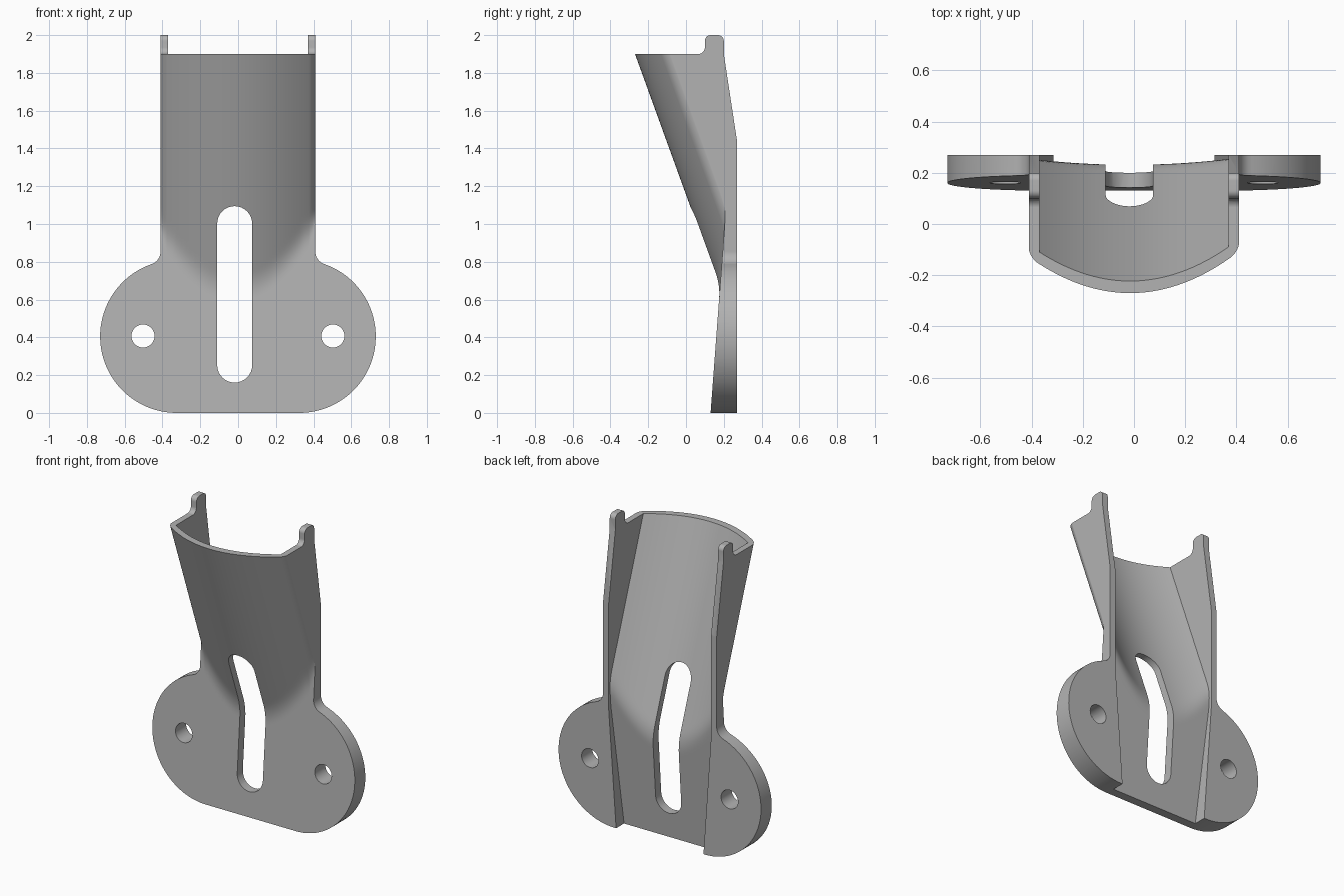
import bpy
import bmesh
from math import sin, cos, pi, radians, sqrt

cube = bpy.data.objects.get("Cube")
if cube:
    bpy.data.objects.remove(cube, do_unlink=True)

HALF = 0.411     # half width of the trough
ROUND = 0.035    # rounding of its front corners


def make(name, bm):
    bmesh.ops.recalc_face_normals(bm, faces=bm.faces)
    mesh = bpy.data.meshes.new(name)
    bm.to_mesh(mesh)
    bm.free()
    obj = bpy.data.objects.new(name, mesh)
    bpy.context.collection.objects.link(obj)
    return obj


def prism(name, points, place, lo, hi):
    """Extrude a 2D outline; place(a, b, depth) gives the 3D point."""
    bm = bmesh.new()
    low = [bm.verts.new(place(a, b, lo)) for a, b in points]
    high = [bm.verts.new(place(a, b, hi)) for a, b in points]
    bm.faces.new(low)
    bm.faces.new(high)
    for i in range(len(points)):
        j = (i + 1) % len(points)
        bm.faces.new((low[i], low[j], high[j], high[i]))
    return make(name, bm)


def relief(name, columns, rows, width, depth, back):
    """Solid with a shaped front y = depth(x, z) and a flat back."""
    bm = bmesh.new()
    grid = []
    for z in rows:
        xs = [u * width(z) for u in columns]
        front = [bm.verts.new((x, depth(x, z), z)) for x in xs]
        rear = [bm.verts.new((x, back, z)) for x in reversed(xs)]
        grid.append(front + rear)
    n = len(grid[0])
    for a, b in zip(grid, grid[1:]):
        for i in range(n):
            j = (i + 1) % n
            bm.faces.new((a[i], a[j], b[j], b[i]))
    bm.faces.new(grid[0])
    bm.faces.new(grid[-1])
    return make(name, bm)


def combine(target, tool, operation):
    tool.hide_render = True
    mod = target.modifiers.new(operation, 'BOOLEAN')
    mod.operation = operation
    mod.solver = 'EXACT'
    mod.object = tool
    bpy.context.view_layer.objects.active = target
    bpy.ops.object.modifier_apply(modifier=mod.name)
    bpy.data.objects.remove(tool, do_unlink=True)


def arc(cx, cy, r, start, end, steps):
    angles = [radians(start + (end - start) * i / steps) for i in range(steps + 1)]
    return [(cx + r * cos(t), cy + r * sin(t)) for t in angles]


def blend(a, b, k=0.03):
    h = max(k - abs(a - b), 0) / k
    return min(a, b) - h * h * k / 4


# Front surfaces: a leaning plate that flows into a slanted curved trough
def plate(z):
    return 0.13 + 0.075 * z


def trough(x, z):
    return -0.27 + 0.3625 * (1.9 - z) + 0.9 * (x + 0.015) ** 2


def outer(x, z):
    xc = max(-HALF, min(HALF, x))
    d = max(0, abs(xc) - HALF + ROUND)
    corner = ROUND - sqrt(max(0, ROUND ** 2 - d * d))
    return blend(plate(z), trough(xc, z) + corner)


def inner(x, z):
    return blend(plate(z) + 0.058, trough(x, z) + 0.047)


def channel_width(z):
    return 0.315 + 0.055 * max(0, min(1, z / 0.78))


rows = [-0.11 + 0.02 * i for i in range(113)]
half = [0.025 * i for i in range(1, 15)]
half += [HALF - ROUND * (1 - sin(pi / 2 * i / 7)) for i in range(8)]
half += [0.5, 0.65, 0.85]
columns = [-x for x in reversed(half)] + [0] + half

# Main bracket block
bracket = relief("bracket", columns, rows, lambda z: 1, outer, 0.6)

# Front outline: wide rounded foot, filleted neck, straight sides
side = arc(0.325, 0.405, 0.405, -90, 70.95, 40)
side += arc(0.48, 0.854, 0.07, 250.95, 180, 8) + [(0.41, 2.3)]
outline = side + [(-x, z) for x, z in reversed(side)]
along_y = lambda a, b, d: (a, d, b)
combine(bracket, prism("outline_cutter", outline, along_y, -1, 1), 'INTERSECT')

# Side outline: flat back, tapered upper edge and rounded tabs
profile = [(-0.8, -0.3), (0.27, -0.3), (0.27, 1.44), (0.2, 1.9)]
profile += arc(0.17, 1.97, 0.03, 0, 90, 6) + arc(0.13, 1.97, 0.03, 90, 180, 6)
profile += arc(0.065, 1.935, 0.035, 0, -90, 6) + [(-0.8, 1.9)]
along_x = lambda a, b, d: (d, a, b)
combine(bracket, prism("profile_cutter", profile, along_x, -1, 1), 'INTERSECT')

# Channel hollowed from the back
steps = [i / 16 for i in range(-16, 17)]
combine(bracket, relief("channel_cutter", steps, rows, channel_width, inner, 0.9),
        'DIFFERENCE')

# Long adjusting slot
slot = arc(-0.018, 1.002, 0.0925, 0, 180, 16) + arc(-0.018, 0.253, 0.0925, 180, 360, 16)
combine(bracket, prism("slot_cutter", slot, along_y, -1, 1), 'DIFFERENCE')

# Screw holes
for x in (-0.503, 0.503):
    hole = arc(x, 0.407, 0.061, 0, 348.75, 31)
    combine(bracket, prism("hole_cutter", hole, along_y, -1, 1), 'DIFFERENCE')

# Single grey finish
grey = bpy.data.materials.new("plain_grey")
grey.use_nodes = True
colour = (0.45, 0.45, 0.45, 1)
grey.diffuse_color = colour
grey.node_tree.nodes["Principled BSDF"].inputs["Base Color"].default_value = colour
bracket.data.materials.clear()
bracket.data.materials.append(grey)
for face in bracket.data.polygons:
    face.material_index = 0

# Smooth curved areas, keep the edges crisp
bpy.ops.object.select_all(action='DESELECT')
bracket.select_set(True)
bpy.context.view_layer.objects.active = bracket
bpy.ops.object.shade_smooth_by_angle(angle=radians(30))
weighted = bracket.modifiers.new("even_shading", 'WEIGHTED_NORMAL')
weighted.keep_sharp = True
